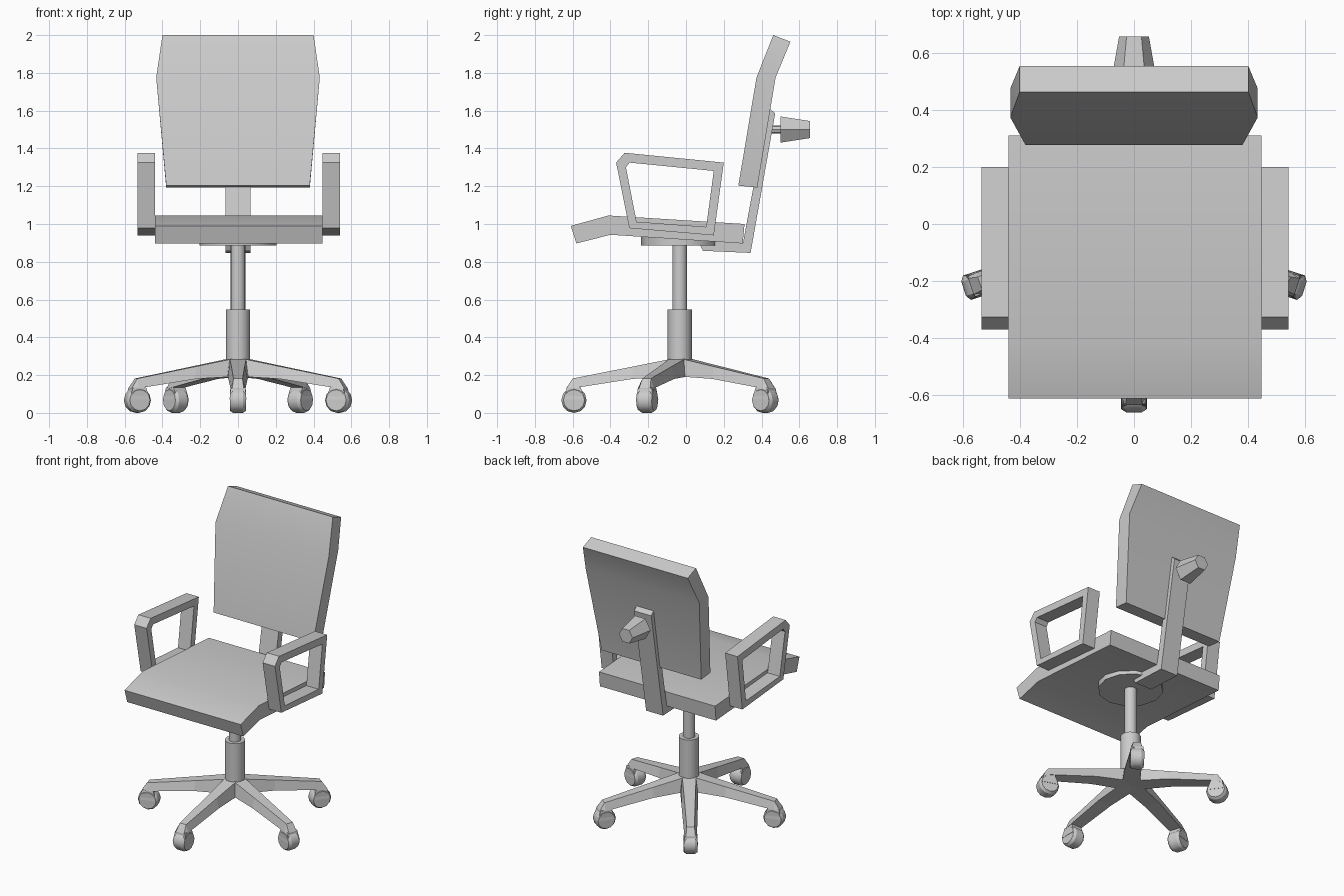
import bpy
import bmesh
from math import radians, sin, cos, pi
from mathutils import Matrix

cube = bpy.data.objects.get("Cube")
if cube:
    bpy.data.objects.remove(cube, do_unlink=True)

grey = bpy.data.materials.new("plain grey")
GREY = (0.6, 0.6, 0.6, 1)
grey.diffuse_color = GREY
grey.use_nodes = True
grey.node_tree.nodes["Principled BSDF"].inputs["Base Color"].default_value = GREY

HUB_Y = -0.033


def finish(name, bm, matrix=Matrix(), smooth=True):
    bmesh.ops.recalc_face_normals(bm, faces=bm.faces)
    mesh = bpy.data.meshes.new(name)
    bm.to_mesh(mesh)
    bm.free()
    mesh.materials.append(grey)
    mesh.transform(matrix)
    ob = bpy.data.objects.new(name, mesh)
    bpy.context.collection.objects.link(ob)
    if smooth:
        bpy.ops.object.select_all(action='DESELECT')
        ob.select_set(True)
        bpy.context.view_layer.objects.active = ob
        bpy.ops.object.shade_smooth_by_angle(angle=radians(32))
    return ob


def loft(name, rings, matrix=Matrix(), closed=False, smooth=True):
    """Skin a list of equal-length point rings; cap the ends or close the loop."""
    bm = bmesh.new()
    vs = [[bm.verts.new(p) for p in ring] for ring in rings]
    n = len(vs[0])
    pairs = list(zip(vs, vs[1:]))
    if closed:
        pairs.append((vs[-1], vs[0]))
    else:
        bm.faces.new(vs[0])
        bm.faces.new(vs[-1])
    for a, b in pairs:
        for i in range(n):
            j = (i + 1) % n
            bm.faces.new((a[i], a[j], b[j], b[i]))
    return finish(name, bm, matrix, smooth)


def slab(name, pairs):
    """Padded panel from (half width, front/top point, back/bottom point) in y-z."""
    return loft(name, [[(-w, *a), (w, *a), (w, *b), (-w, *b)] for w, a, b in pairs])


def turned(name, profile, sides, matrix, phase=0.0):
    """Solid of revolution about z from (radius, height) pairs."""
    rings = [[(r * cos(2 * pi * i / sides + phase), r * sin(2 * pi * i / sides + phase), z)
              for i in range(sides)] for r, z in profile]
    return loft(name, rings, matrix)


# Seat and backrest, both gently bent
seat = slab("seat", [(0.443, (-0.61, 0.99), (-0.58, 0.897)),
                     (0.443, (-0.41, 1.045), (-0.40, 0.943)),
                     (0.443, (0.31, 1.0), (0.30, 0.897))])
seat.location.x = 0.004
slab("backrest", [(0.38, (0.277, 1.203), (0.377, 1.193)),
                  (0.433, (0.373, 1.775), (0.474, 1.775)),
                  (0.4, (0.462, 2.0), (0.553, 1.965))])

# Spine bar running under the seat and up behind the backrest
slab("back_spine", [(0.065, (0.06, 0.915), (0.09, 0.858)),
                    (0.065, (0.302, 0.9), (0.342, 0.847)),
                    (0.065, (0.435, 1.62), (0.472, 1.585))])

# Adjusting knob behind the spine
back = Matrix.Translation((0, 0, 1.5)) @ Matrix.Rotation(radians(-90), 4, 'X')
turned("knob_shaft", [(0.022, 0.43), (0.022, 0.52)], 8, back)
turned("knob", [(0.08, 0.5), (0.052, 0.657)], 6, back)

# Armrest loops
OUTER = [(-0.37, 1.325), (-0.325, 1.377), (0.2, 1.325), (0.147, 0.94), (-0.3, 0.978)]
INNER = [(-0.318, 1.3), (-0.298, 1.325), (0.147, 1.281), (0.107, 0.985), (-0.262, 1.012)]
for label, side in (("left", 1), ("right", -1)):
    x0, x1 = side * 0.443 + 0.004, side * 0.537 + 0.004
    loft(label + "_armrest",
         [[(x0, *o), (x1, *o), (x1, *i), (x0, *i)] for o, i in zip(OUTER, INNER)],
         closed=True, smooth=False)

# Column: seat plate, gas tube and sleeve
hub = Matrix.Translation((0, HUB_Y, 0))
turned("seat_plate", [(0.205, 0.885), (0.205, 0.935)], 12, hub)
turned("gas_tube", [(0.039, 0.5), (0.039, 0.9)], 16, hub)
turned("column_sleeve", [(0.064, 0.22), (0.064, 0.547)], 16, hub)

# Five-legged base; legs modelled along -y: (reach, bottom, top, bottom width, top width)
LEG = [(0.0, 0.195, 0.295, 0.058, 0.045),
       (0.25, 0.18, 0.245, 0.051, 0.035),
       (0.567, 0.13, 0.182, 0.04, 0.024),
       (0.6, 0.125, 0.132, 0.04, 0.03)]
CASTER = [(0.056, -0.043), (0.067, -0.026), (0.067, 0.026), (0.056, 0.043)]
for k in range(5):
    turn = hub @ Matrix.Rotation(radians(72 * k), 4, 'Z')
    loft(f"base_leg_{k + 1}",
         [[(-wb, -r, zb), (wb, -r, zb), (wt, -r, zt), (-wt, -r, zt)]
          for r, zb, zt, wb, wt in LEG], turn, smooth=False)
    axle = turn @ Matrix.Translation((0, -0.56, 0.067)) @ Matrix.Rotation(radians(90), 4, 'Y')
    turned(f"caster_{k + 1}", CASTER, 12, axle)
    # Hood joining the caster to the leg
    loft(f"caster_hood_{k + 1}",
         [[(-w, -0.56 - d, z), (w, -0.56 - d, z), (w, -0.56 + d, z), (-w, -0.56 + d, z)]
          for w, d, z in ((0.045, 0.055, 0.07), (0.038, 0.036, 0.135))], turn, smooth=False)
